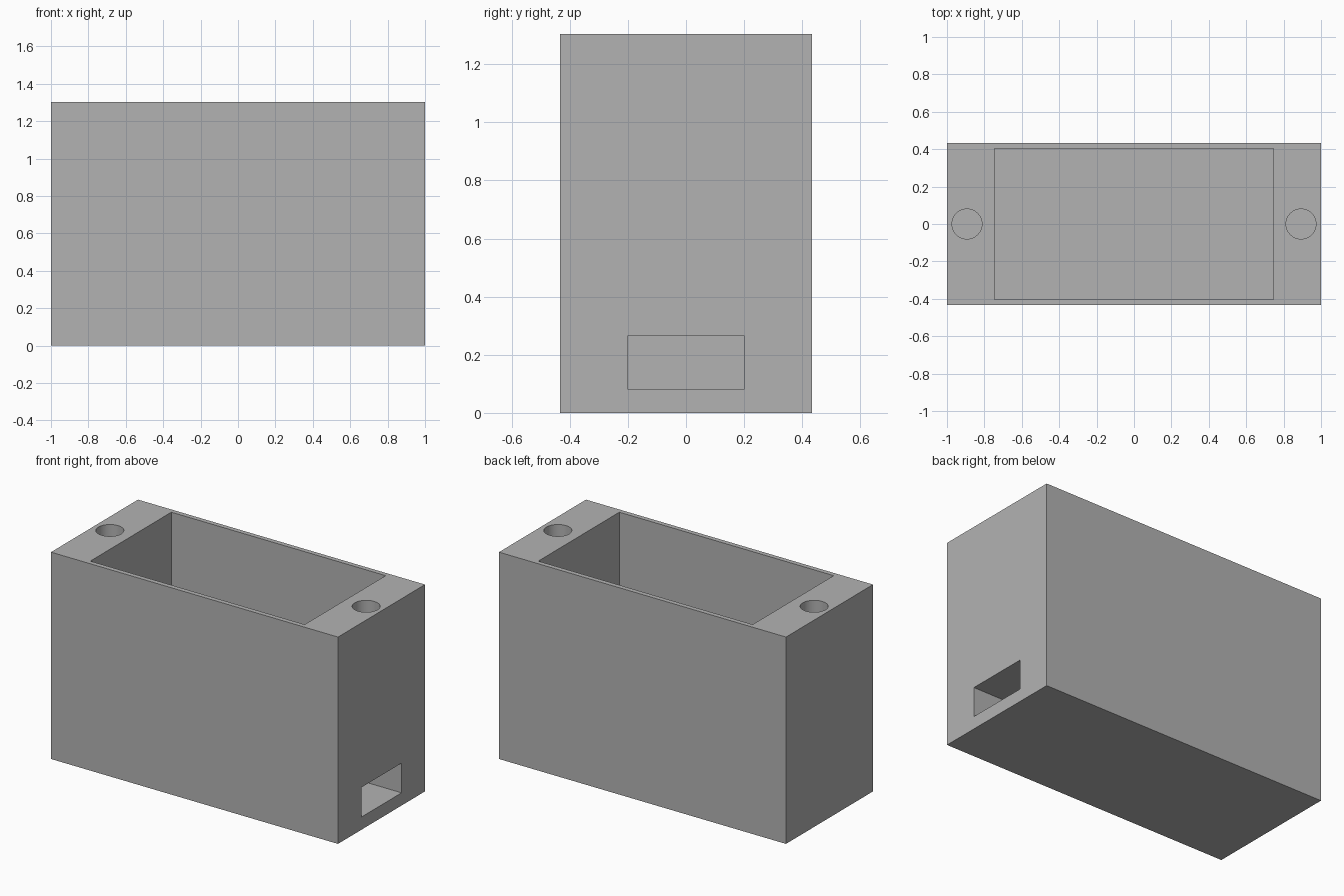
import bpy
import math

cube = bpy.data.objects.get("Cube")
if cube:
    bpy.data.objects.remove(cube, do_unlink=True)

HEIGHT = 1.303
FLOOR = 0.08

grey = bpy.data.materials.new("plain grey")
grey.use_nodes = True
colour = (0.45, 0.45, 0.45, 1)
grey.diffuse_color = colour
grey.node_tree.nodes["Principled BSDF"].inputs["Base Color"].default_value = colour


def box(name, low, high):
    """Box between two corners."""
    centre = [(a + b) / 2 for a, b in zip(low, high)]
    bpy.ops.mesh.primitive_cube_add(size=1, location=centre)
    obj = bpy.context.object
    obj.name = name
    obj.scale = [b - a for a, b in zip(low, high)]
    bpy.ops.object.transform_apply(location=True, rotation=False, scale=True)
    obj.data.materials.append(grey)
    return obj


def cut(target, cutter):
    """Subtract the cutter, then discard it."""
    cutter.hide_render = True
    mod = target.modifiers.new("cut", 'BOOLEAN')
    mod.operation = 'DIFFERENCE'
    mod.solver = 'EXACT'
    mod.object = cutter
    bpy.context.view_layer.objects.active = target
    bpy.ops.object.modifier_apply(modifier=mod.name)
    bpy.data.objects.remove(cutter, do_unlink=True)


# Outer block
housing = box("housing", (-1, -0.433, 0), (1, 0.433, HEIGHT))

# Open-topped cavity
cut(housing, box("cavity_cutter", (-0.747, -0.403, FLOOR), (0.747, 0.403, HEIGHT + 0.1)))

# Cable port through one end wall
cut(housing, box("port_cutter", (0.7, -0.2, FLOOR), (1.1, 0.2, 0.267)))

# Blind screw holes in the top of both end walls
HOLE_DEPTH = 0.4
for side in (-1, 1):
    bpy.ops.mesh.primitive_cylinder_add(
        vertices=48, radius=0.08, depth=2 * HOLE_DEPTH, location=(side * 0.893, 0, HEIGHT))
    hole = bpy.context.object
    hole.name = "screw_hole_cutter"
    hole.data.materials.append(grey)
    cut(housing, hole)

# Smooth hole walls, crisp box edges
bpy.ops.object.select_all(action='DESELECT')
housing.select_set(True)
bpy.context.view_layer.objects.active = housing
bpy.ops.object.shade_smooth_by_angle(angle=math.radians(30))
